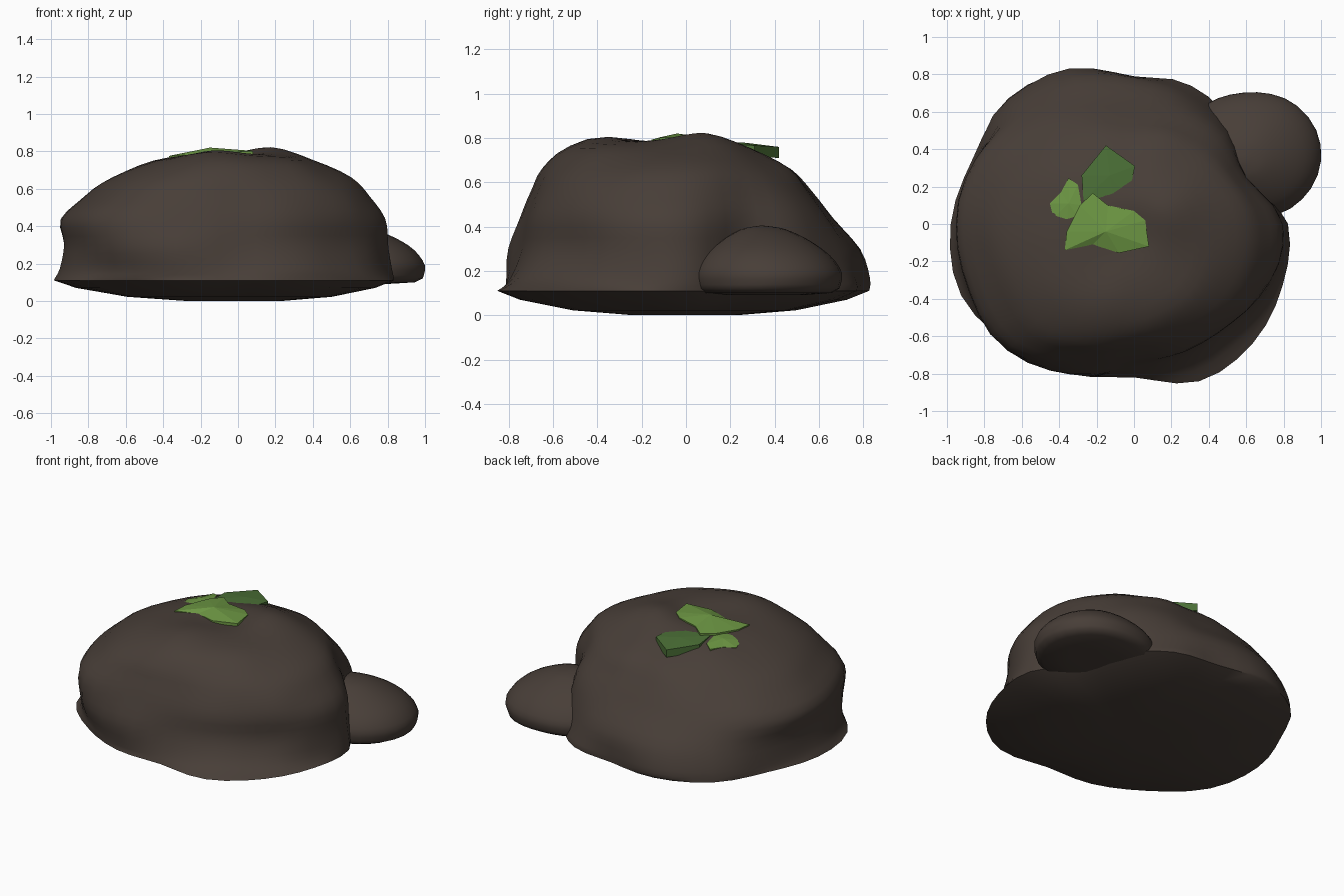
import bpy, bmesh, math
from mathutils import Vector, noise

if "Cube" in bpy.data.objects:
    bpy.data.objects.remove(bpy.data.objects["Cube"])


def material(name, rgb):
    m = bpy.data.materials.new(name)
    m.use_nodes = True
    m.diffuse_color = (*rgb, 1)
    m.node_tree.nodes["Principled BSDF"].inputs["Base Color"].default_value = (*rgb, 1)
    return m


stone = material("brown stone", (0.064, 0.048, 0.039))
light_green = material("light leaf green", (0.15, 0.305, 0.056))
dark_green = material("dark leaf green", (0.07, 0.16, 0.037))


def finish(name, bm, mat):
    bmesh.ops.recalc_face_normals(bm, faces=bm.faces)
    mesh = bpy.data.meshes.new(name)
    bm.to_mesh(mesh)
    bm.free()
    mesh.materials.append(mat)
    obj = bpy.data.objects.new(name, mesh)
    bpy.context.collection.objects.link(obj)
    return obj


def spline(a, b, c, d, t):
    return b + t * (c - a + t * (2 * a - 5 * b + 4 * c - d + t * (3 * (b - c) + d - a))) / 2


def around(values, steps):
    """Smoothly resample a closed list of radii."""
    n = len(values)
    out = []
    for i in range(steps):
        k, t = divmod(i * n / steps, 1)
        k = int(k)
        out.append(spline(*[values[(k + j) % n] for j in (-1, 0, 1, 2)], t))
    return out


def stacked(rings, cuts):
    """Smoothly add rings between the given (height, radii) rings."""
    out = []
    for i in range(len(rings) - 1):
        near = [rings[min(max(i + j, 0), len(rings) - 1)] for j in (-1, 0, 1, 2)]
        for c in range(cuts):
            t = c / cuts
            z = spline(*[r[0] for r in near], t)
            out.append((z, [spline(*v, t) for v in zip(*[r[1] for r in near])]))
    return out + [rings[-1]]


def boulder(name, centre, upper, lower, top, bottom, bumps=(), rough=0.012, steps=48):
    rim_z, rim = upper[0][0], around(upper[0][1], steps)
    rings = stacked([(z, around(r, steps)) for z, r in upper], 3)
    under = [(z, [s * v for v in rim]) for s, z in lower]
    bm = bmesh.new()
    loops = []
    for z, radii in under + rings:
        loop = []
        for i, r in enumerate(radii):
            a = math.tau * i / steps
            p = Vector((centre[0] + r * math.cos(a), centre[1] + r * math.sin(a), z))
            if z > rim_z:
                n = noise.noise(p * 4) * rough
                p += Vector((math.cos(a) * n, math.sin(a) * n, n * 0.5))
                for x, y, high, wide in bumps:
                    d = ((p.x - x) ** 2 + (p.y - y) ** 2) / wide ** 2
                    p.z += high * math.exp(-d) * min(1, max(0, (z - 0.6) * 6))
            loop.append(bm.verts.new(p))
        loops.append(loop)
    for a, b in zip(loops, loops[1:]):
        for i in range(steps):
            j = (i + 1) % steps
            bm.faces.new((a[i], a[j], b[j], b[i]))
    for loop, z in ((loops[0], bottom), (loops[-1], top)):
        tip = bm.verts.new((centre[0], centre[1], z))
        for i in range(steps):
            bm.faces.new((loop[i], loop[(i + 1) % steps], tip))
    obj = finish(name, bm, stone)
    bpy.ops.object.select_all(action='DESELECT')
    obj.select_set(True)
    bpy.context.view_layer.objects.active = obj
    bpy.ops.object.shade_smooth_by_angle(angle=math.radians(50))


# Main boulder: radii counter-clockwise from +x at each height
shoulder = [.40, .37, .33, .31, .29, .32, .37, .41, .44, .49, .53, .55, .52, .48, .46, .42]
body = [
    (.11, [.82, .67, .75, .80, .79, .89, .95, .93, .98, 1.0, .92, .87, .82, .91, .90, .86]),
    (.17, [.82, .66, .74, .78, .79, .89, .94, .92, .95, .96, .92, .87, .79, .81, .81, .82]),
    (.30, [.80, .65, .72, .74, .77, .84, .89, .91, .93, .94, .96, .87, .75, .74, .74, .79]),
    (.44, [.78, .65, .68, .66, .65, .72, .80, .91, .95, .95, .95, .81, .72, .73, .74, .78]),
    (.56, [.70, .60, .59, .57, .56, .62, .69, .76, .82, .83, .85, .75, .68, .68, .70, .71]),
    (.66, [.60, .53, .50, .49, .47, .51, .56, .62, .66, .70, .72, .69, .63, .61, .62, .61]),
    (.75, shoulder),
    (.785, [r * 0.5 for r in shoulder]),
    (.785, [r * 0.15 for r in shoulder]),
]
boulder("main_boulder", (0, 0), body,
        [(.28, 0), (.6, .022), (.88, .07)], .782, 0,
        [(.2, .08, .038, .16), (-.12, -.4, .03, .16), (.0, -.12, -.01, .12)])

# Small boulder leaning against the side, its peak towards the main one
small_rim = [.415, .41, .36, .36, .33, .33, .30, .36]
small = [(.12, [r * 0.97 for r in small_rim]), (.19, small_rim)]
small += [(z, [r * s for r in small_rim])
          for s, z in ((.86, .27), (.6, .338), (.3, .388), (.1, .402))]
boulder("small_boulder", (.585, .34), small, [(.5, .09), (.9, .1)], .405, .09,
        rough=0.006, steps=32)


# Faceted leaves: an outline fanned up to a peak, with a skirt into the stone
def leaf(name, outline, peak, slope, edge, mat):
    bm = bmesh.new()
    px, py, pz = peak
    rim = []
    for x, y in outline:
        rim.append(bm.verts.new((x, y, edge + slope[0] * (x - px) + slope[1] * (y - py))))
    low = [bm.verts.new(v.co - Vector((0, 0, .05))) for v in rim]
    tip = bm.verts.new(peak)
    for i in range(len(rim)):
        j = (i + 1) % len(rim)
        bm.faces.new((rim[i], rim[j], tip))
        bm.faces.new((low[i], low[j], rim[j], rim[i]))
    bm.faces.new(low)
    finish(name, bm, mat)


leaf("front_leaf",
     [(-.37, -.14), (-.36, -.04), (-.29, .1), (-.22, .165), (-.14, .1), (0, .07),
      (.06, .02), (.08, -.12), (-.08, -.155), (-.22, -.11)],
     (-.15, -.04, .82), (.06, .02), .79, light_green)
leaf("back_leaf",
     [(-.28, .26), (-.15, .42), (.005, .31), (-.03, .14), (-.1, .07), (-.27, .13)],
     (-.13, .26, .779), (0, -.06), .769, dark_green)
leaf("side_leaf",
     [(-.45, .11), (-.39, .17), (-.35, .245), (-.3, .21), (-.28, .1), (-.3, .04),
      (-.36, 0), (-.43, .03)],
     (-.35, .11, .772), (.2, -.06), .758, light_green)
